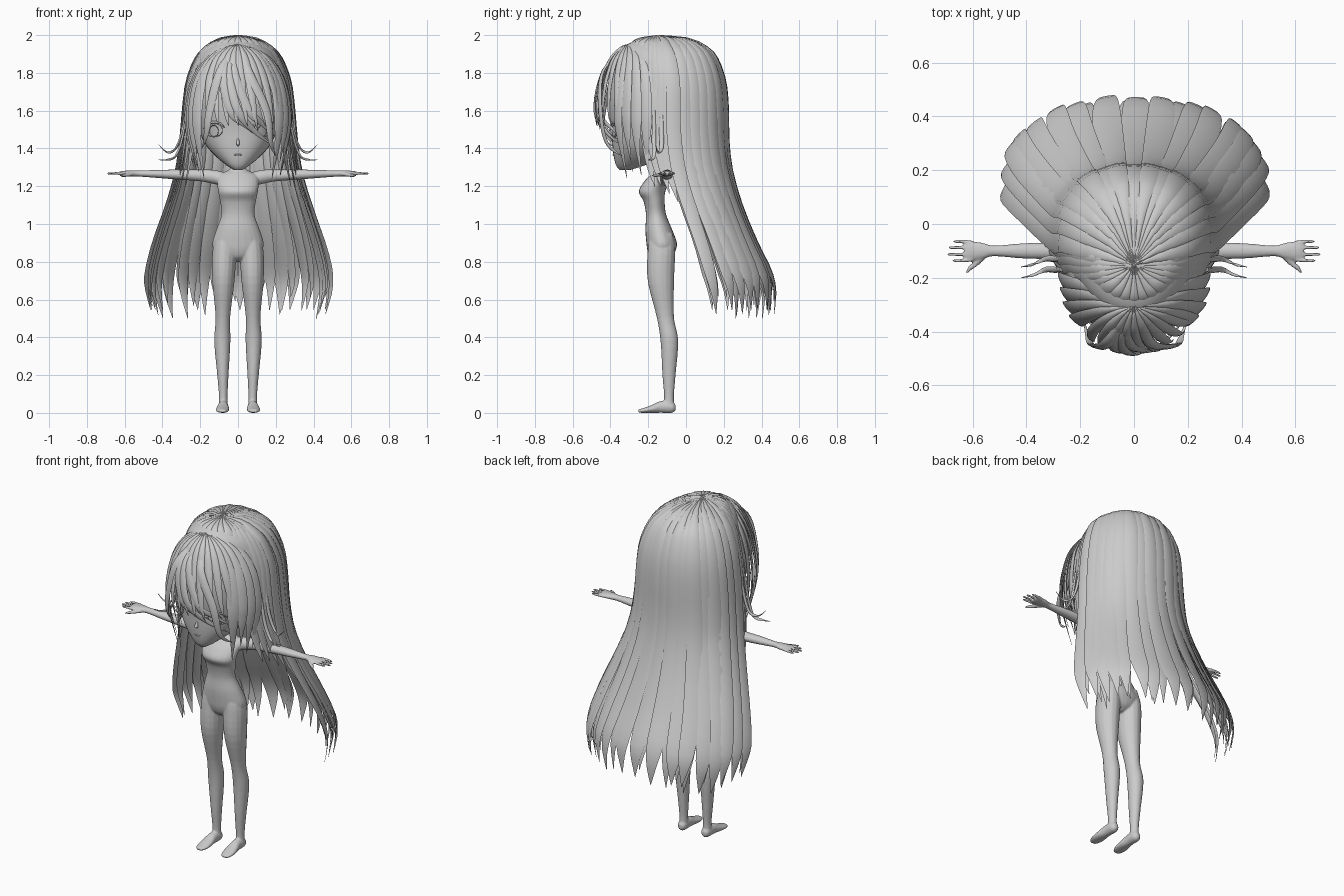
import bpy, bmesh, math, random
from mathutils import Vector

random.seed(4)
cube = bpy.data.objects.get("Cube")
if cube:
    bpy.data.objects.remove(cube)

grey = bpy.data.materials.new("light_grey")
grey.use_nodes = True
colour = (0.6, 0.6, 0.6, 1)
grey.diffuse_color = colour
grey.node_tree.nodes["Principled BSDF"].inputs["Base Color"].default_value = colour


def smooth_rows(rows, count):
    """Resample rows of numbers along a smooth curve."""
    out = []
    last = len(rows) - 1
    for k in range(count + 1):
        u = k / count * last
        i = min(int(u), last - 1)
        f = u - i
        a, b, c, d = (rows[max(0, min(last, i + o))] for o in (-1, 0, 1, 2))
        out.append([q + f * ((r - p) / 2 + f * (p - 2.5 * q + 2 * r - s / 2
                   + f * (1.5 * (q - r) + (s - p) / 2)))
                    for p, q, r, s in zip(a, b, c, d)])
    return out


def squared(value, power):
    """Sine or cosine bent towards a squarer outline."""
    return math.copysign(abs(value) ** (2 / power), value)


def sweep(bm, rows, outward, sides=16, steps=30, axis=None, power=2.0):
    """Loft rings along rows of x, y, z, half width, half thickness."""
    rows = smooth_rows(rows, steps)
    points = [Vector(r[:3]) for r in rows]
    rings, faces = [], []
    for i, row in enumerate(rows):
        along = axis or (points[min(i + 1, steps)] - points[max(i - 1, 0)]).normalized()
        out = outward(points[i]) if callable(outward) else outward
        side = along.cross(out).normalized()
        normal = side.cross(along).normalized()
        ring = []
        for k in range(sides):
            a = math.tau * k / sides
            ring.append(bm.verts.new(points[i] + side * squared(math.cos(a), power) * max(row[3], 0.001)
                                     + normal * squared(math.sin(a), power) * max(row[4], 0.001)))
        rings.append(ring)
    for low, high in zip(rings, rings[1:]):
        for k in range(sides):
            j = (k + 1) % sides
            faces.append(bm.faces.new((low[k], low[j], high[j], high[k])))
    faces += [bm.faces.new(rings[0]), bm.faces.new(rings[-1])]
    bmesh.ops.recalc_face_normals(bm, faces=faces)


def finish(name, bm, mirror=False):
    mesh = bpy.data.meshes.new(name)
    bm.to_mesh(mesh)
    bm.free()
    obj = bpy.data.objects.new(name, mesh)
    bpy.context.collection.objects.link(obj)
    mesh.materials.append(grey)
    bpy.ops.object.select_all(action='DESELECT')
    obj.select_set(True)
    bpy.context.view_layer.objects.active = obj
    bpy.ops.object.shade_smooth_by_angle(angle=math.radians(50))
    if mirror:
        mod = obj.modifiers.new("mirror", 'MIRROR')
        mod.use_mirror_merge = False
    return obj


UP, FRONT = Vector((0, 0, 1)), Vector((0, -1, 0))


def upright(profile):
    """Turn height, half width, front, back into loft rows."""
    return [(0, (f + b) / 2, z, w, (b - f) / 2) for z, w, f, b in profile]


# Plain doll body: torso and neck
bm = bmesh.new()
sweep(bm, upright([(.8, .03, -.16, -.1), (.825, .085, -.19, -.07), (.86, .125, -.204, -.055),
                   (.9, .136, -.21, -.048), (.97, .115, -.215, -.073), (1.05, .088, -.212, -.105),
                   (1.12, .095, -.225, -.113), (1.17, .105, -.25, -.11), (1.22, .11, -.225, -.09),
                   (1.26, .1, -.19, -.075), (1.285, .052, -.165, -.075), (1.31, .038, -.16, -.085),
                   (1.4, .038, -.17, -.09)]), FRONT, sides=24, steps=48, axis=UP)

# Legs and feet
sweep(bm, [(.068, -.13, .95, .04, .06), (.073, -.13, .86, .062, .073), (.077, -.133, .7, .059, .07),
           (.08, -.11, .51, .039, .046), (.083, -.088, .38, .043, .047), (.08, -.09, .2, .03, .035),
           (.078, -.09, .09, .023, .026), (.078, -.09, .03, .025, .028)], FRONT, axis=UP)
sweep(bm, [(.078, -.055, .028, .012, .014), (.078, -.075, .03, .026, .03), (.079, -.13, .032, .028, .032),
           (.081, -.18, .021, .035, .021), (.083, -.225, .013, .033, .013), (.083, -.252, .01, .018, .009)],
      UP, axis=FRONT)

# Arms, palms and fingers
sweep(bm, [(.07, -.125, 1.235, .04, .036), (.13, -.115, 1.25, .036, .037), (.2, -.105, 1.257, .031, .031),
           (.33, -.1, 1.262, .031, .026), (.42, -.1, 1.265, .028, .022), (.52, -.1, 1.267, .02, .016),
           (.56, -.1, 1.268, .03, .016), (.61, -.1, 1.268, .037, .013), (.63, -.1, 1.268, .031, .009)], UP)
for y, tip in ((-.136, .675), (-.113, .695), (-.088, .69), (-.065, .672)):
    sweep(bm, [(.6, y * .9 - .01, 1.268, .008, .009), (.64, y, 1.268, .007, .008),
               (tip - .01, y, 1.267, .006, .007), (tip, y, 1.266, .004, .004)], UP, sides=8, steps=9)
sweep(bm, [(.55, -.11, 1.265, .012, .012), (.585, -.145, 1.26, .011, .01), (.61, -.165, 1.257, .009, .008),
           (.622, -.182, 1.256, .004, .004)], UP, sides=8, steps=9)
body = finish("body", bm, mirror=True)

# Blend the body pieces into one skin
skin = body.modifiers.new("skin", 'REMESH')
skin.mode = 'VOXEL'
skin.voxel_size = .005
skin.use_smooth_shade = True
relax = body.modifiers.new("relax", 'SMOOTH')
relax.factor, relax.iterations = .5, 4

# Head with pointed chin
bm = bmesh.new()
sweep(bm, upright([(1.285, .02, -.35, -.3), (1.31, .06, -.37, -.22), (1.36, .12, -.383, -.1),
                   (1.42, .172, -.39, 0), (1.5, .208, -.395, .07), (1.6, .235, -.41, .12),
                   (1.7, .248, -.41, .15), (1.8, .23, -.385, .14), (1.9, .16, -.31, .07),
                   (1.95, .07, -.2, -.03)]), FRONT, sides=36, steps=36, axis=UP, power=2.4)
finish("head", bm)

# Scalp under the parting
bm = bmesh.new()
sweep(bm, upright([(1.5, .27, -.17, .19), (1.65, .275, -.26, .2), (1.78, .255, -.32, .19),
                   (1.89, .205, -.345, .14), (1.95, .14, -.31, .07), (1.984, .07, -.22, -.02),
                   (1.997, .02, -.17, -.1)]), FRONT, sides=36, steps=28, axis=UP)
finish("scalp", bm)

# Nose and mouth
bm = bmesh.new()
sweep(bm, [(0, -.383, 1.46, .003, .004), (0, -.392, 1.435, .008, .01), (0, -.396, 1.422, .009, .013),
           (0, -.386, 1.412, .003, .004)], FRONT, sides=10, steps=9, axis=UP)
finish("nose", bm)
bm = bmesh.new()
sweep(bm, [(-.036, -.377, 1.368, .001, .001), (0, -.386, 1.366, .004, .004),
           (.036, -.377, 1.368, .001, .001)], FRONT, sides=8, steps=10)
finish("mouth", bm)


# Eyes: rim, iris and upper lash
def oval(bm, wide, tall, thick, z):
    facing = Vector((.42, -.91, 0))
    across = Vector((.91, .42, 0))
    centre = Vector((.128, -.382, z))
    ring = []
    for k in range(25):
        a = math.tau * k / 24
        p = centre + across * wide * math.cos(a) + UP * tall * math.sin(a)
        ring.append((*p, thick, thick))
    sweep(bm, ring, facing, sides=6, steps=24)


bm = bmesh.new()
oval(bm, .05, .036, .002, 1.497)
oval(bm, .026, .03, .002, 1.492)
sweep(bm, [(.07, -.395, 1.51, .002, .003), (.1, -.397, 1.535, .005, .003), (.145, -.381, 1.537, .005, .003),
           (.185, -.35, 1.505, .002, .003)], FRONT, sides=8, steps=14)
finish("eye", bm, mirror=True)


# Hair shells: height, half width, centre depth, reach from the crown
BACK = [(1.993, .004, -.15, -.145), (1.97, .125, -.11, .05), (1.895, .212, -.08, .15), (1.77, .268, -.06, .203),
        (1.6, .292, -.06, .22), (1.4, .312, -.05, .225), (1.2, .35, -.015, .26), (.95, .438, .07, .35),
        (.75, .49, .125, .45), (.62, .487, .15, .478), (.49, .455, .155, .465)]
BANGS = [(1.945, .004, -.3, -.304), (1.93, .08, -.27, -.345), (1.87, .17, -.23, -.405), (1.75, .24, -.21, -.455),
         (1.6, .268, -.2, -.483), (1.5, .268, -.2, -.475), (1.4, .255, -.2, -.45), (1.23, .22, -.18, -.41)]


def hair_out(p):
    return (p - Vector((0, -.1, min(p.z, 1.6)))).normalized()


def lock(bm, shell, angle, spread, end, scale=1.0, drift=0.0, taper=2.5, power=2.0):
    """One tapering lock following a hair shell at the given angle."""
    fine = smooth_rows(shell, 60)
    stop = int(60 * end / (len(shell) - 1))
    rows = []
    for i in range(13):
        f = i / 12
        z, wide, centre, reach = fine[round(stop * f)]
        a = angle + drift * f * f
        x = wide * squared(math.sin(a), power) * scale
        y = centre + (reach - centre) * squared(math.cos(a), power) * scale
        depth = abs(reach - centre)
        arc = math.hypot(wide * math.cos(a), depth * math.sin(a)) * spread
        rows.append((x, y, z - (1 - scale) * .1, arc * (1 - f ** (2 * taper)) + .001, .008 * (1 - f ** 4)))
    sweep(bm, rows, hair_out, sides=8, steps=26)


# Long back hair: broad outer locks over an inner layer
bm = bmesh.new()
for i in range(17):
    degrees = -91 + 182 * i / 16
    end = 10 - random.uniform(0, .5) - (.3 if abs(degrees) > 75 else 0)
    lock(bm, BACK, math.radians(degrees), .145, end, random.uniform(.98, 1.01),
         random.uniform(-.06, .06), taper=3, power=2.3)
for i in range(18):
    a = math.radians(-90 + 180 * i / 17)
    lock(bm, BACK, a, .11, 10 - random.uniform(.1, 1), random.uniform(.94, .965),
         random.uniform(-.08, .08), taper=2.5, power=2.3)
finish("back_hair", bm)

# Side hair and crown closing the gap to the fringe
bm = bmesh.new()
for sign in (-1, 1):
    for degrees, end in ((97, 6.8), (104, 6.4), (111, 6.2), (119, 6.1), (127, 6)):
        lock(bm, BACK, sign * math.radians(degrees), .12, end, .97, -sign * .05, taper=4)
for i in range(7):
    lock(bm, BACK, math.radians(138 + 14 * i), .15, 2.1, .99, taper=4)
finish("crown_and_side_hair", bm)

# Fringe: short over the face, long beside the cheeks
bm = bmesh.new()
for i in range(19):
    degrees = -99 + 11 * i
    beside = abs(degrees) > 48
    end = random.uniform(6.5, 7) if beside else random.uniform(4.5, 5.2)
    lock(bm, BANGS, math.radians(degrees), .125, end, random.uniform(.98, 1.01),
         0.0 if beside else .2, taper=2.6 if beside else 1.2)
finish("fringe", bm)

# Long strands swept across the face
bm = bmesh.new()
for start, low, tip, z in ((-.05, 0, .18, 1.42), (-.08, -.04, .13, 1.45), (-.02, .06, .2, 1.46),
                           (-.1, -.15, -.19, 1.4), (.06, .15, .2, 1.36)):
    sweep(bm, [(start / 3, -.33, 1.925, .005, .005), (start, -.442, 1.8, .022, .008),
               (low, -.483 + abs(low) * .2, 1.6, .022, .007),
               ((low + tip) / 2, -.46 + abs(tip) * .2, z + .07, .014, .005),
               (tip, -.42 + abs(tip) * .4, z, .001, .001)], hair_out, sides=8, steps=22)
finish("swept_strands", bm)

# Curled flicks at both sides
bm = bmesh.new()
for y, drop, rise in ((-.13, 1.39, .03), (-.17, 1.35, -.01)):
    sweep(bm, [(.27, y, drop + .25, .008, .006), (.295, y, drop + .1, .012, .007), (.33, y, drop + .01, .01, .006),
               (.375, y - .02, drop - .01, .006, .004), (.42, y - .03, drop + rise, .001, .001)],
          hair_out, sides=8, steps=18)
finish("side_flick", bm, mirror=True)
